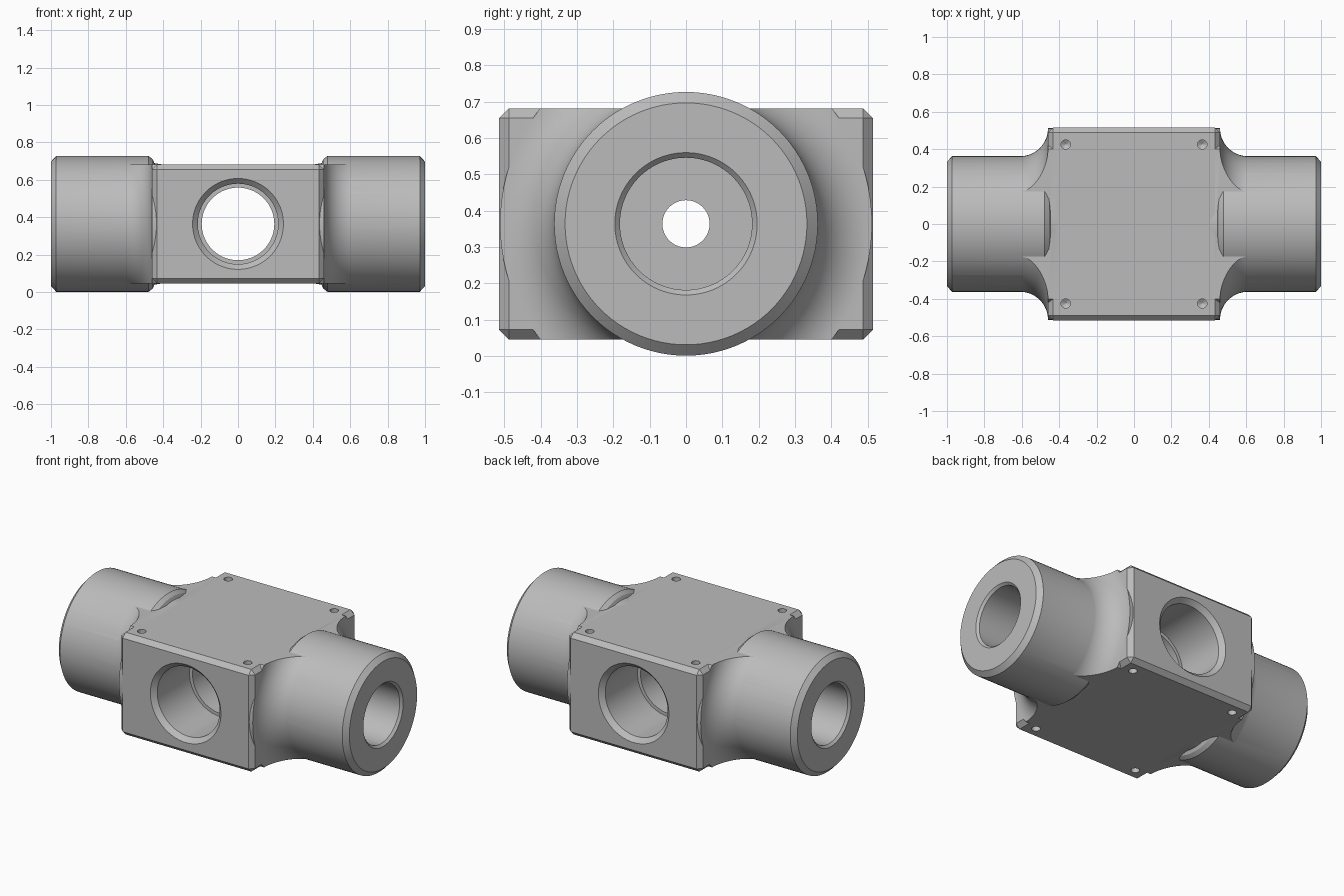
import bpy, bmesh, math
from mathutils import Matrix, Vector

cube = bpy.data.objects.get("Cube")
if cube:
    bpy.data.objects.remove(cube, do_unlink=True)

MID = 0.364           # height of the bore axes
R = 0.363             # port radius
HALF = Vector((0.46, 0.515, 0.318))

grey = bpy.data.materials.new("machined grey")
grey.use_nodes = True
colour = (0.5, 0.5, 0.5, 1)
grey.diffuse_color = colour
grey.node_tree.nodes["Principled BSDF"].inputs["Base Color"].default_value = colour


def finish(name, bm):
    bmesh.ops.recalc_face_normals(bm, faces=bm.faces)
    mesh = bpy.data.meshes.new(name)
    bm.to_mesh(mesh)
    bm.free()
    mesh.materials.append(grey)
    obj = bpy.data.objects.new(name, mesh)
    bpy.context.collection.objects.link(obj)
    return obj


def lathe(name, profile, axis="X", centre=(0, 0, MID), sides=96):
    """Closed solid of revolution from (distance along axis, radius) pairs."""
    bm = bmesh.new()
    turn = {"X": Matrix.Identity(3), "Y": Matrix.Rotation(math.pi / 2, 3, "Z"),
            "Z": Matrix.Rotation(-math.pi / 2, 3, "Y")}[axis]
    rings = []
    for along, radius in profile:
        ring = []
        for i in range(sides):
            a = math.tau * i / sides
            p = Vector((along, radius * math.cos(a), radius * math.sin(a)))
            ring.append(bm.verts.new(turn @ p + Vector(centre)))
        rings.append(ring)
    for lower, upper in zip(rings, rings[1:]):
        for i in range(sides):
            j = (i + 1) % sides
            bm.faces.new((lower[i], lower[j], upper[j], upper[i]))
    bm.faces.new(rings[0])
    bm.faces.new(rings[-1])
    return finish(name, bm)


def block(name, half, chamfer=0):
    bm = bmesh.new()
    bmesh.ops.create_cube(bm, size=2, matrix=Matrix.Translation((0, 0, MID)) @ Matrix.Diagonal((*half, 1)))
    if chamfer:
        bmesh.ops.bevel(bm, geom=bm.edges[:], offset=chamfer, segments=1, affect="EDGES")
    return finish(name, bm)


def combine(target, tool, operation):
    mod = target.modifiers.new("combine", "BOOLEAN")
    mod.operation, mod.object, mod.solver = operation, tool, "EXACT"
    bpy.context.view_layer.objects.active = target
    bpy.ops.object.modifier_apply(modifier=mod.name)
    bpy.data.objects.remove(tool, do_unlink=True)


def both_ends(half):
    return [(-a, r) for a, r in half] + [(a, r) for a, r in reversed(half)]


# Chamfered central block
body = block("valve_body", HALF, 0.027)

# Round ports with coved roots trimmed to the block height
cove = 0.15
for side in (-1, 1):
    port = lathe("port", [(side * a, r) for a, r in
                          ((0.3, 0.3), (0.447, 0.325), (0.455, 0.345), (0.478, R), (0.972, R), (1, R - 0.03))])
    arc = [(0.61 - cove * math.cos(t), R - 0.0008 + cove * (1 - math.sin(t)))
           for t in (math.pi / 2 * i / 16 for i in range(17))]
    flare = lathe("flare", [(side * a, r) for a, r in [(0.4, arc[0][1])] + arc])
    combine(flare, block("trim", (1, HALF.y, HALF.z)), "INTERSECT")
    combine(body, flare, "UNION")
    combine(body, port, "UNION")

# Stepped bore from front to back
combine(body, lathe("cross_bore", both_ends(
    [(0.545, 0.273), (0.487, 0.215), (0.17, 0.215), (0.17, 0.194)]), "Y"), "DIFFERENCE")

# Counterbored passage through both ports
combine(body, lathe("main_bore", both_ends(
    [(1.02, 0.216), (0.986, 0.182), (0.45, 0.182), (0.45, 0.065)])), "DIFFERENCE")

# Blind screw holes with drill points, top and bottom
for face in (-1, 1):
    for x in (-0.365, 0.365):
        for y in (-0.425, 0.425):
            drill = [(face * a, r) for a, r in ((0.05, 0.025), (-0.09, 0.025), (-0.105, 0.002))]
            combine(body, lathe("drill", drill, "Z", (x, y, MID + face * HALF.z), 24), "DIFFERENCE")

# Smooth shading with crisp machined edges
bpy.ops.object.select_all(action="DESELECT")
body.select_set(True)
bpy.context.view_layer.objects.active = body
body.data.materials.clear()
body.data.materials.append(grey)
body.data.polygons.foreach_set("material_index", [0] * len(body.data.polygons))
bpy.ops.object.shade_smooth_by_angle(angle=math.radians(25))
